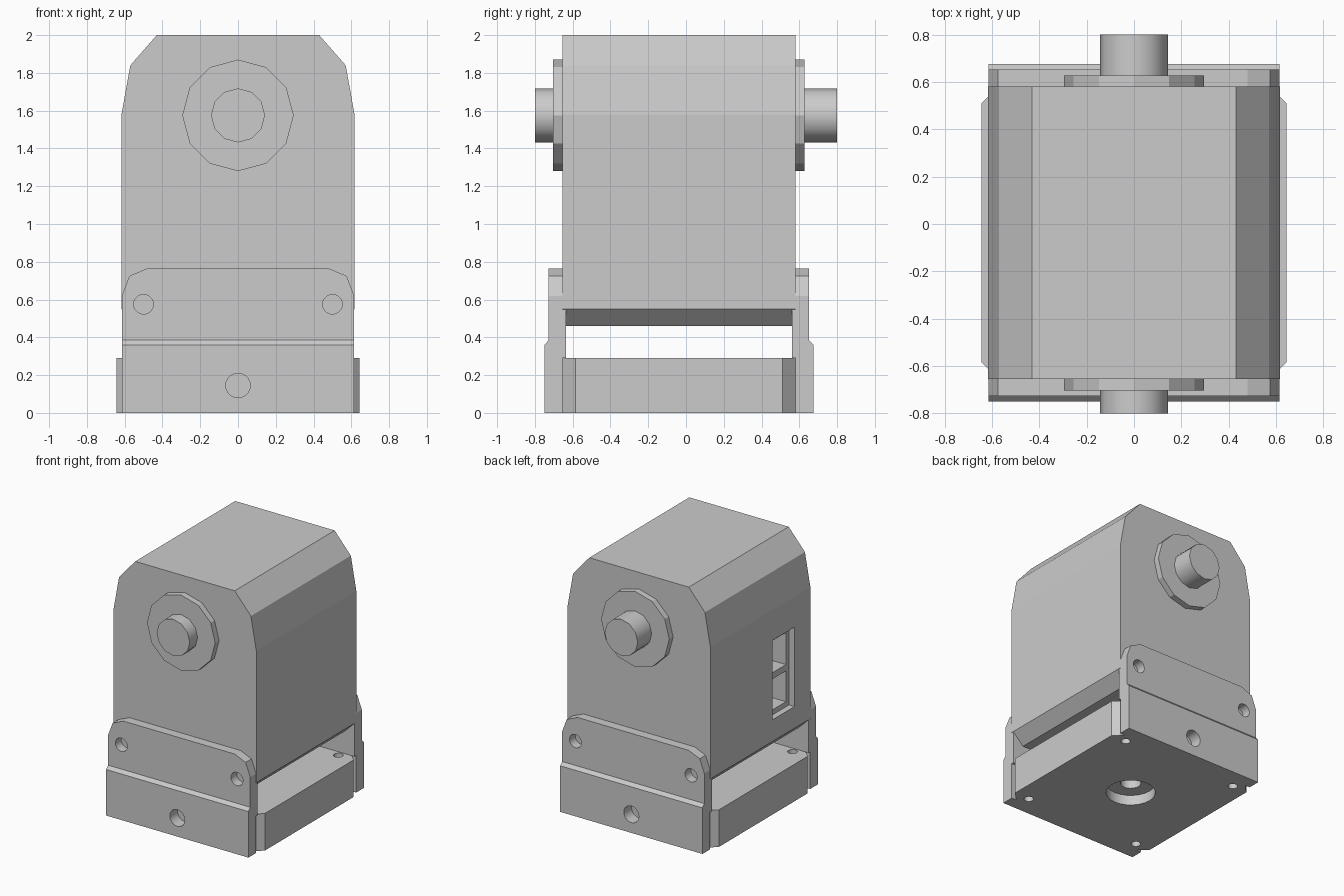
import bpy, bmesh, math
from mathutils import Vector

cube = bpy.data.objects.get("Cube")
if cube:
    bpy.data.objects.remove(cube, do_unlink=True)

GREY = (0.6, 0.6, 0.6, 1)
mat = bpy.data.materials.new("plain grey")
mat.use_nodes = True
mat.diffuse_color = GREY
mat.node_tree.nodes["Principled BSDF"].inputs["Base Color"].default_value = GREY

FRONT, BACK = -0.655, 0.58     # body end faces
MID = (FRONT + BACK) / 2
SHAFT_Z = 1.575


def add_object(name, bm):
    bmesh.ops.recalc_face_normals(bm, faces=bm.faces)
    mesh = bpy.data.meshes.new(name)
    bm.to_mesh(mesh)
    bm.free()
    obj = bpy.data.objects.new(name, mesh)
    bpy.context.collection.objects.link(obj)
    mesh.materials.append(mat)
    return obj


def extrude(name, points, vector):
    bm = bmesh.new()
    face = bm.faces.new([bm.verts.new(p) for p in points])
    new = bmesh.ops.extrude_face_region(bm, geom=[face])["geom"]
    verts = [v for v in new if isinstance(v, bmesh.types.BMVert)]
    bmesh.ops.translate(bm, verts=verts, vec=vector)
    return add_object(name, bm)


def mirrored(half):
    """Close a right-hand outline of (x, z) points across x = 0."""
    return half + [(-x, z) for x, z in reversed(half)]


def cylinder(name, radius, start, end, sides):
    start, end = Vector(start), Vector(end)
    axis = end - start
    u = Vector((1, 0, 0))
    v = axis.normalized().cross(u)
    ring = [start + radius * (math.cos(a) * u + math.sin(a) * v)
            for a in (math.tau * i / sides for i in range(sides))]
    return extrude(name, ring, axis)


def box(name, lo, hi):
    ring = [(lo[0], lo[1], lo[2]), (hi[0], lo[1], lo[2]),
            (hi[0], hi[1], lo[2]), (lo[0], hi[1], lo[2])]
    return extrude(name, ring, (0, 0, hi[2] - lo[2]))


def cut(target, cutter):
    cutter.hide_render = True
    mod = target.modifiers.new("cut", 'BOOLEAN')
    mod.operation = 'DIFFERENCE'
    mod.solver = 'EXACT'
    mod.object = cutter
    bpy.context.view_layer.objects.active = target
    bpy.ops.object.modifier_apply(modifier=mod.name)
    bpy.data.objects.remove(cutter, do_unlink=True)


def smooth(obj, degrees=35):
    bpy.ops.object.select_all(action='DESELECT')
    obj.select_set(True)
    bpy.context.view_layer.objects.active = obj
    bpy.ops.object.shade_smooth_by_angle(angle=math.radians(degrees))


# Motor body with tapered shoulders and chamfered underside
outline = mirrored([(0.525, 0.46), (0.617, 0.55), (0.617, 1.58), (0.57, 1.84), (0.43, 2.0)])
body = extrude("motor_body", [(x, FRONT, z) for x, z in outline], (0, BACK - FRONT, 0))

# Connector window on the side: shallow recess with two deeper sockets
cut(body, box("cutter", (-0.7, -0.46, 0.72), (-0.57, -0.19, 1.34)))
for low, high in ((0.76, 1.0), (1.05, 1.3)):
    cut(body, box("cutter", (-0.6, -0.42, low), (-0.4, -0.19, high)))

# Base block with chamfered corners
xs, chamfer = 0.643, 0.07
corners = [(xs - chamfer, FRONT), (xs, FRONT + chamfer), (xs, BACK - chamfer), (xs - chamfer, BACK)]
base = extrude("base_block", [(x, y, 0) for x, y in mirrored(corners)], (0, 0, 0.29))

# Mounting holes, central counterbore and its through hole
for x in (-0.51, 0.51):
    for y in (MID - 0.55, MID + 0.55):
        cut(base, cylinder("cutter", 0.035, (x, y, -0.1), (x, y, 0.4), 16))
cut(base, cylinder("cutter", 0.18, (0, MID, -0.1), (0, MID, 0.08), 24))
cut(base, cylinder("cutter", 0.075, (0, MID, -0.1), (0, MID, 0.4), 20))

# End parts: out is the outward direction along y
for side, out, face, tip in (("front", -1, FRONT, -0.8), ("back", 1, BACK, 0.8)):
    # Bracket cross-section: thick foot, sloped step, thin upper plate
    section = [(0, 0), (0.095, 0), (0.095, 0.36), (0.072, 0.385), (0.072, 0.765),
               (-0.02, 0.765), (-0.02, 0.29), (0, 0.29)]
    bracket = extrude(side + "_bracket", [(-0.615, face + out * d, z) for d, z in section], (1.23, 0, 0))

    # Trim the upper corners to the rounded outline
    for s in (-1, 1):
        corner = [(0.615, 0.62), (0.575, 0.725), (0.48, 0.765), (0.48, 0.9), (0.8, 0.9), (0.8, 0.62)]
        cut(bracket, extrude("cutter", [(s * x, face - 0.2, z) for x, z in corner], (0, 0.4, 0)))

    # Screw holes
    for x, z, r in ((-0.5, 0.575, 0.052), (0.5, 0.575, 0.052), (0, 0.145, 0.065)):
        cut(bracket, cylinder("cutter", r, (x, face - 0.2, z), (x, face + 0.2, z), 20))
    smooth(bracket, 20)

    # Flange and output shaft
    cylinder(side + "_flange", 0.295, (0, face - out * 0.02, SHAFT_Z), (0, face + out * 0.048, SHAFT_Z), 12)
    shaft = cylinder(side + "_shaft", 0.143, (0, face, SHAFT_Z), (0, tip, SHAFT_Z), 12)
    smooth(shaft)

smooth(base, 25)
